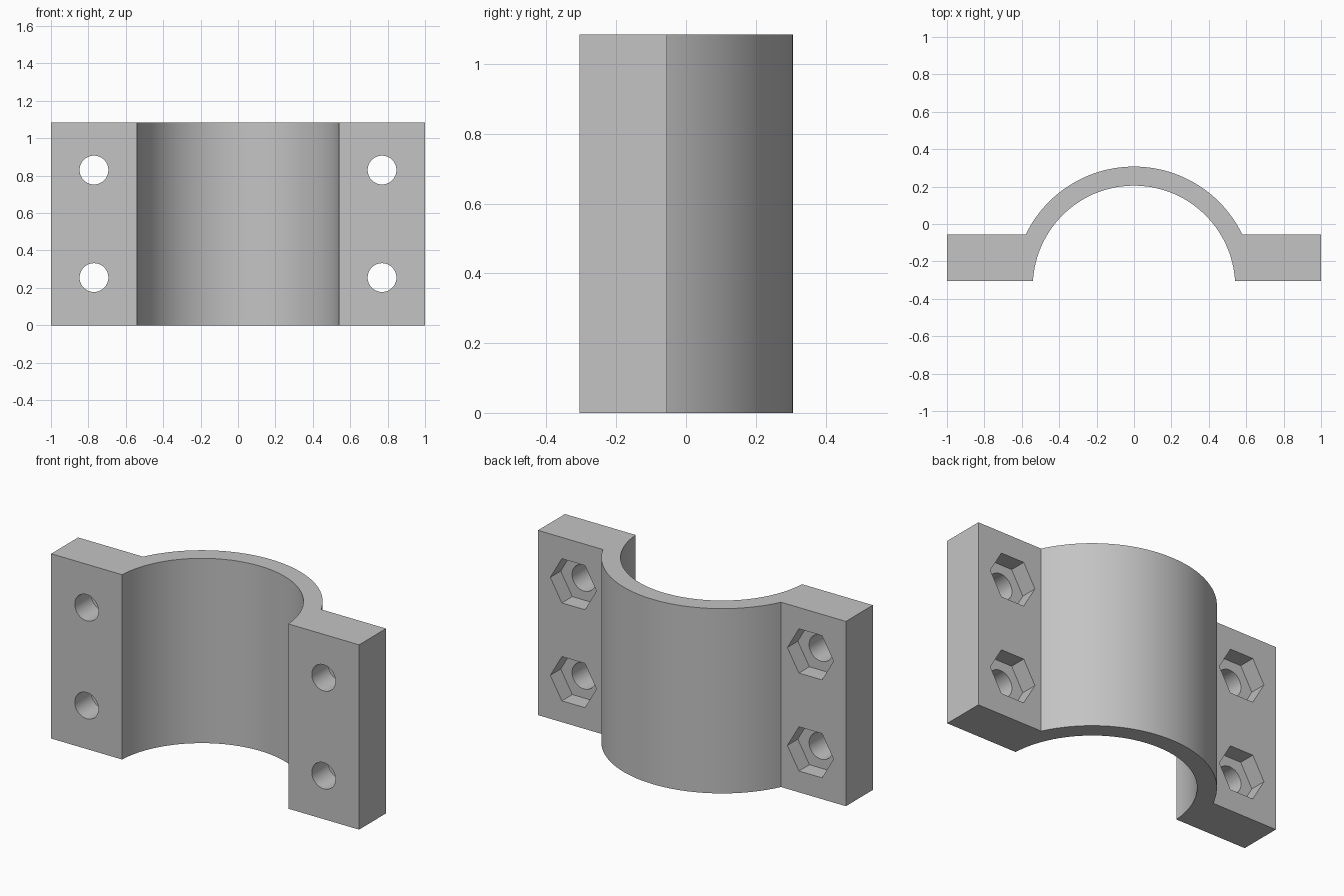
import bpy
import bmesh
from math import pi, sin, cos, asin, sqrt
from mathutils import Matrix

cube = bpy.data.objects.get("Cube")
if cube:
    bpy.data.objects.remove(cube, do_unlink=True)

# Main sizes
HEIGHT = 1.085
FRONT, FLANGE_BACK = -0.305, -0.055
AXIS_Y = -0.336
R_IN, R_OUT = 0.541, 0.643
HOLE_X, HOLE_ZS = 0.77, (0.255, 0.83)
HOLE_R, NUT_R, NUT_DEPTH = 0.077, 0.15, 0.097

# Material
grey = bpy.data.materials.new("plain grey")
grey.use_nodes = True
COLOUR = (0.55, 0.55, 0.55, 1)
grey.diffuse_color = COLOUR
grey.node_tree.nodes["Principled BSDF"].inputs["Base Color"].default_value = COLOUR


def make_object(name, bm):
    bmesh.ops.recalc_face_normals(bm, faces=bm.faces)
    mesh = bpy.data.meshes.new(name)
    bm.to_mesh(mesh)
    bm.free()
    mesh.materials.append(grey)
    obj = bpy.data.objects.new(name, mesh)
    bpy.context.collection.objects.link(obj)
    return obj


def arc(radius, y_end, steps=64):
    """Arc over the clamp axis, from +x to -x, both ends at y_end."""
    start = asin((y_end - AXIS_Y) / radius)
    angles = [start + (pi - 2 * start) * i / steps for i in range(steps + 1)]
    return [(radius * cos(a), AXIS_Y + radius * sin(a)) for a in angles]


# Clamp body: arched saddle with a flange on each side
profile = [(1, FRONT), (1, FLANGE_BACK)] + arc(R_OUT, FLANGE_BACK)
profile += [(-1, FLANGE_BACK), (-1, FRONT)] + arc(R_IN, FRONT)[::-1]
bm = bmesh.new()
base = bm.faces.new([bm.verts.new((x, y, 0)) for x, y in profile])
top = bmesh.ops.extrude_face_region(bm, geom=[base])["geom"]
bmesh.ops.translate(bm, vec=(0, 0, HEIGHT),
                    verts=[v for v in top if isinstance(v, bmesh.types.BMVert)])
clamp = make_object("half_clamp", bm)


def cutter(name, sides, radius, y0, y1):
    """Four prisms along y, one at each bolt position."""
    bm = bmesh.new()
    for x in (-HOLE_X, HOLE_X):
        for z in HOLE_ZS:
            place = Matrix.Translation((x, (y0 + y1) / 2, z))
            turn = Matrix.Rotation(pi / 2, 4, "X") @ Matrix.Rotation(pi / 2, 4, "Z")
            if sides == 6:
                # Hexagon corners point sideways
                turn = turn @ Matrix.Rotation(pi / 2, 4, "Z")
            bmesh.ops.create_cone(bm, cap_ends=True, segments=sides, radius1=radius,
                                  radius2=radius, depth=y1 - y0, matrix=place @ turn)
    if sides == 6:
        # Guarantee sideways corners whatever the primitive's start angle
        widest = max(abs(v.co.x) for v in bm.verts)
        if widest < HOLE_X + radius * 0.95:
            for x in (-HOLE_X, HOLE_X):
                for z in HOLE_ZS:
                    near = [v for v in bm.verts
                            if sqrt((v.co.x - x) ** 2 + (v.co.z - z) ** 2) < radius * 1.1]
                    bmesh.ops.rotate(bm, verts=near, cent=(x, 0, z),
                                     matrix=Matrix.Rotation(pi / 6, 3, "Y"))
    obj = make_object(name, bm)
    obj.hide_render = True
    return obj


# Bolt holes and nut pockets
bpy.context.view_layer.objects.active = clamp
for tool in (cutter("bolt_hole_cutter", 40, HOLE_R, FRONT - 0.1, FLANGE_BACK + 0.1),
             cutter("nut_pocket_cutter", 6, NUT_R, FLANGE_BACK - NUT_DEPTH, FLANGE_BACK + 0.1)):
    cut = clamp.modifiers.new(tool.name, "BOOLEAN")
    cut.operation = "DIFFERENCE"
    cut.solver = "EXACT"
    cut.object = tool
    bpy.ops.object.modifier_apply(modifier=cut.name)
    bpy.data.objects.remove(tool, do_unlink=True)

# Smooth curved walls, crisp edges
bpy.ops.object.select_all(action="DESELECT")
clamp.select_set(True)
bpy.ops.object.shade_smooth_by_angle(angle=pi / 8)
